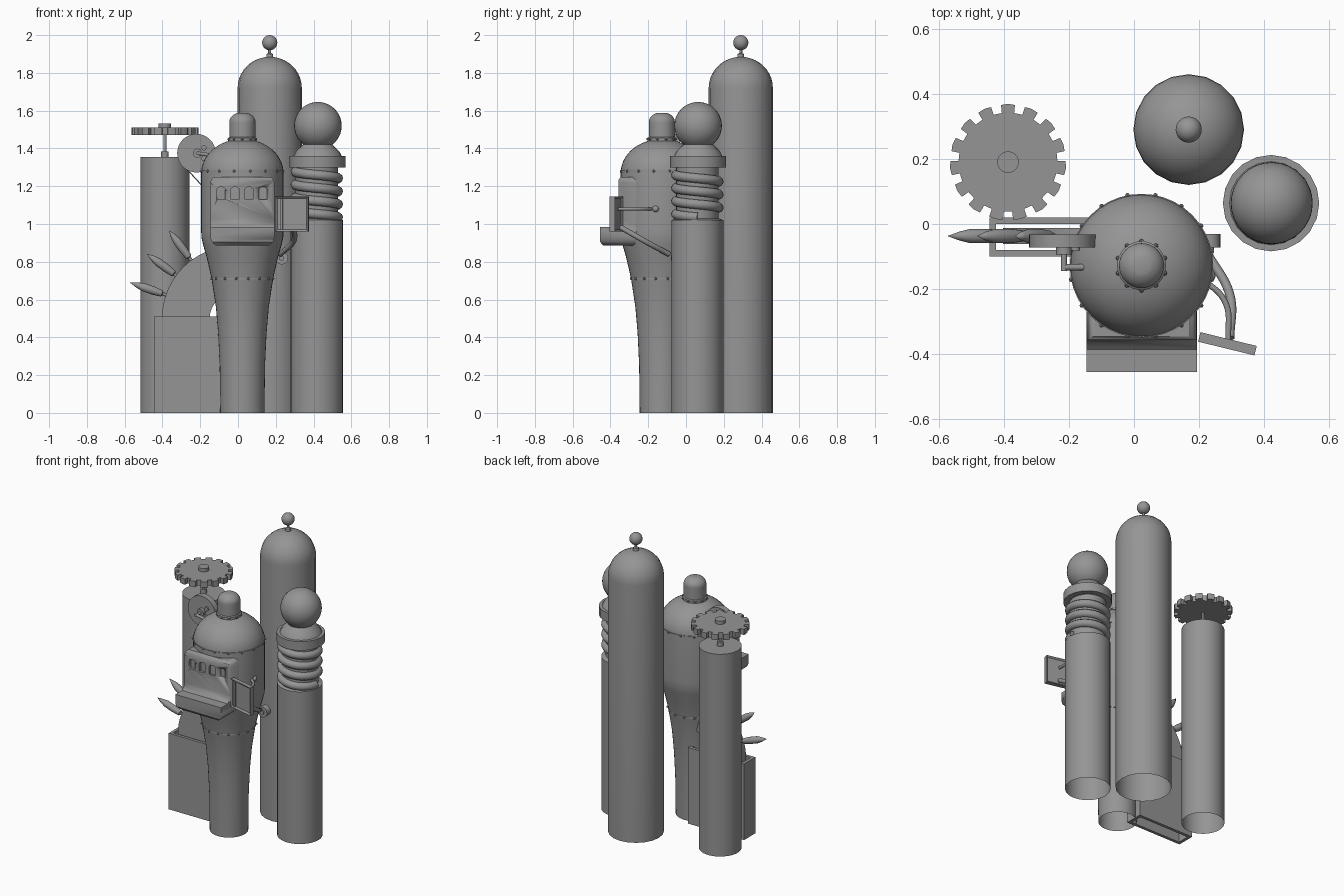
import bpy, bmesh, math
from math import pi, sin, cos
from mathutils import Vector, Matrix

cube = bpy.data.objects.get("Cube")
if cube:
    bpy.data.objects.remove(cube)

grey = bpy.data.materials.new("plain_grey")
grey.use_nodes = True
grey.diffuse_color = (0.3, 0.3, 0.3, 1)
grey.node_tree.nodes["Principled BSDF"].inputs["Base Color"].default_value = (0.3, 0.3, 0.3, 1)


def finish(name, bm, angle=35):
    """Turn a bmesh into a shaded object."""
    bmesh.ops.recalc_face_normals(bm, faces=bm.faces)
    me = bpy.data.meshes.new(name)
    bm.to_mesh(me)
    bm.free()
    ob = bpy.data.objects.new(name, me)
    bpy.context.collection.objects.link(ob)
    me.materials.append(grey)
    bpy.ops.object.select_all(action='DESELECT')
    bpy.context.view_layer.objects.active = ob
    ob.select_set(True)
    bpy.ops.object.shade_smooth_by_angle(angle=math.radians(angle))
    return ob


def lathe(name, profile, base=(0, 0, 0), axis=(0, 0, 1), segs=40):
    """Spin (radius, height) points around an axis that starts at base."""
    bm = bmesh.new()
    vs = [bm.verts.new((r, 0, h)) for r, h in profile]
    es = [bm.edges.new(p) for p in zip(vs, vs[1:])]
    bmesh.ops.spin(bm, geom=vs + es, cent=(0, 0, 0), axis=(0, 0, 1), angle=2 * pi, steps=segs)
    bmesh.ops.remove_doubles(bm, verts=bm.verts, dist=1e-4)
    turn = Vector(axis).to_track_quat('Z', 'Y').to_matrix().to_4x4()
    bm.transform(Matrix.Translation(base) @ turn)
    return finish(name, bm)


def disc(name, base, axis, radius, depth, segs=32):
    return lathe(name, [(0, 0), (radius, 0), (radius, depth), (0, depth)], base, axis, segs)


def dome(r, z, h, n=10, stop=90):
    """Profile points of a quarter ellipse, from the rim upward."""
    return [(r * cos(math.radians(stop * i / n)), z + h * sin(math.radians(stop * i / n)))
            for i in range(n + 1)]


def ball(name, centre, r):
    bm = bmesh.new()
    bmesh.ops.create_uvsphere(bm, u_segments=32, v_segments=20, radius=r)
    bm.transform(Matrix.Translation(centre))
    return finish(name, bm)


def prism(name, outline, place, a, b):
    """Extrude a 2D outline; place(u, v, d) maps it to space between d=a and d=b."""
    bm = bmesh.new()
    lo = [bm.verts.new(place(u, v, a)) for u, v in outline]
    hi = [bm.verts.new(place(u, v, b)) for u, v in outline]
    n = len(lo)
    bm.faces.new(lo)
    bm.faces.new(hi[::-1])
    for i in range(n):
        bm.faces.new((lo[i], lo[(i + 1) % n], hi[(i + 1) % n], hi[i]))
    return finish(name, bm)


def front_plane(u, v, d):
    return (u, d, v)


def rounded(x0, x1, z0, z1, r_low, r_top, n=6):
    pts = []
    corners = [(x1, z0, r_low, -1, 1, -90), (x1, z1, r_top, -1, -1, 0),
               (x0, z1, r_top, 1, -1, 90), (x0, z0, r_low, 1, 1, 180)]
    for x, z, r, sx, sz, start in corners:
        for i in range(n + 1):
            t = math.radians(start + 90 * i / n)
            pts.append((x + sx * r + r * cos(t), z + sz * r + r * sin(t)))
    return pts


def boolean(ob, cutter, operation):
    mod = ob.modifiers.new("cut", 'BOOLEAN')
    mod.object, mod.operation, mod.solver = cutter, operation, 'EXACT'
    bpy.context.view_layer.objects.active = ob
    bpy.ops.object.modifier_apply(modifier=mod.name)
    bpy.data.objects.remove(cutter)


def tube(name, points, r, bezier=True):
    cu = bpy.data.curves.new(name, 'CURVE')
    cu.dimensions, cu.bevel_depth, cu.bevel_resolution, cu.use_fill_caps = '3D', r, 3, True
    if bezier:
        sp = cu.splines.new('BEZIER')
        sp.bezier_points.add(len(points) - 1)
        for bp, p in zip(sp.bezier_points, points):
            bp.co, bp.handle_left_type, bp.handle_right_type = p, 'AUTO', 'AUTO'
    else:
        sp = cu.splines.new('POLY')
        sp.points.add(len(points) - 1)
        for sp_pt, p in zip(sp.points, points):
            sp_pt.co = (*p, 1)
    ob = bpy.data.objects.new(name, cu)
    bpy.context.collection.objects.link(ob)
    cu.materials.append(grey)
    return ob


# Tall domed tower with finial
tall = (0.168, 0.29, 0)
lathe("tall_tower", [(0.17, 0)] + dome(0.17, 1.72, 0.165), tall, segs=20)
lathe("finial_stem", [(0.02, 1.87), (0.016, 1.9), (0.008, 1.905), (0.008, 1.94)], tall, segs=16)
ball("finial_ball", (0.168, 0.29, 1.96), 0.04)

# Gear tower
gx, gy = -0.387, 0.19
lathe("gear_tower", [(0.13, 0), (0.13, 1.355), (0, 1.355)], (gx, gy, 0))
disc("gear_socket", (gx, gy, 1.355), (0, 0, 1), 0.02, 0.03, 16)
disc("gear_axle", (gx, gy, 1.38), (0, 0, 1), 0.008, 0.1, 12)
disc("gear_cap", (gx, gy, 1.5), (0, 0, 1), 0.033, 0.032, 24)
teeth = 15
gear = []
for k in range(teeth):
    for offset, r in ((-0.30, 0.152), (-0.29, 0.177), (0, 0.179), (0.29, 0.177), (0.30, 0.152)):
        t = pi / 2 + 2 * pi * (k + offset) / teeth
        gear.append((gx + r * cos(t), gy + r * sin(t)))
prism("gear", gear, lambda u, v, d: (u, v, d), 1.472, 1.51)

# Coil tower with ball
cx, cy = 0.417, 0.06
lathe("coil_tower", [(0.138, 0), (0.138, 1.02), (0.112, 1.03), (0.112, 1.3)], (cx, cy, 0))
coil = []
for i in range(3 * 40 + 21):
    t = 2 * pi * i / 40
    coil.append((cx + 0.113 * cos(t), cy - 0.113 * sin(t), 1.035 + 0.069 * i / 40))
tube("coil", coil, 0.026, bezier=False)
lathe("coil_collar", [(0.11, 1.3), (0.148, 1.3), (0.148, 1.36), (0.128, 1.36), (0.115, 1.385),
                      (0.08, 1.42)], (cx + 0.004, cy + 0.004, 0), segs=20)
ball("coil_tower_ball", (cx + 0.006, cy + 0.004, 1.52), 0.126)

# Main tower
mx, my = 0.023, -0.128
main = (mx, my, 0)
lathe("main_tower", [(0.117, 0), (0.12, 0.25), (0.128, 0.42), (0.14, 0.56), (0.163, 0.71), (0.188, 0.82),
                     (0.208, 0.89), (0.217, 0.93), (0.218, 0.97)] + dome(0.218, 1.27, 0.18, 12, 72), main)
lathe("main_cap", [(0.075, 1.43), (0.075, 1.455), (0.069, 1.46), (0.069, 1.53)]
      + dome(0.069, 1.54, 0.052, 8, 68) + [(0, 1.588)], main, segs=32)
for name, r, z, h in (("lower_seam", 0.165, 0.707, 0.008), ("upper_seam", 0.2205, 1.273, 0.012)):
    lathe(name, [(r - 0.01, z), (r, z), (r, z + h), (r - 0.01, z + h)], main)
for name, r, z, count in (("lower", 0.166, 0.711, 16), ("upper", 0.22, 1.28, 16), ("cap", 0.075, 1.45, 10)):
    bm = bmesh.new()
    for k in range(count):
        t = 2 * pi * (k + 0.5) / count
        bmesh.ops.create_icosphere(bm, subdivisions=1, radius=0.008,
                                   matrix=Matrix.Translation((mx + r * cos(t), my + r * sin(t), z)))
    finish(name + "_rivets", bm)

# Face panel with projecting tray and windows
side = [(-0.13, 1.25), (-0.345, 1.25), (-0.357, 1.235), (-0.357, 1.03), (-0.363, 1.005), (-0.385, 0.985),
        (-0.455, 0.985), (-0.455, 0.905), (-0.437, 0.885), (-0.13, 0.885)]
panel = prism("face_panel", side, lambda u, v, d: (d, u, v), -0.2, 0.25)
boolean(panel, prism("trim", rounded(-0.146, 0.193, 0.88, 1.252, 0.055, 0.035), front_plane, -0.5, 0), 'INTERSECT')
for k in range(4):
    x = -0.09 + 0.074 * k
    boolean(panel, prism("window", rounded(x - 0.022, x + 0.022, 1.13, 1.195, 0.004, 0.014, 4),
                         front_plane, -0.4, -0.337), 'DIFFERENCE')

# Side shutter on arms
bm = bmesh.new()
bmesh.ops.create_cube(bm, size=1, matrix=Matrix.Diagonal((0.178, 0.03, 0.185, 1)))
bm.normal_update()
for f in [f for f in bm.faces if abs(f.normal.y) > 0.9]:
    bmesh.ops.inset_region(bm, faces=[f], thickness=0.014, depth=0)
    bmesh.ops.translate(bm, verts=f.verts, vec=f.normal * -0.01)
bmesh.ops.create_cube(bm, size=1, matrix=Matrix.Translation((-0.055, -0.005, 0))
                      @ Matrix.Diagonal((0.012, 0.018, 0.165, 1)))
bm.transform(Matrix.Translation((0.287, -0.368, 1.053)) @ Matrix.Rotation(-0.24, 4, 'Z'))
finish("shutter", bm)
tube("upper_arm", [(0.2, -0.16, 1.08), (0.28, -0.24, 1.08), (0.29, -0.36, 1.08)], 0.009)
tube("lower_arm", [(0.225, -0.09, 0.84), (0.295, -0.22, 0.91), (0.295, -0.35, 0.985)], 0.014)
disc("arm_pivot", (0.231, -0.03, 0.82), (0, -1, 0), 0.034, 0.042, 24)
disc("arm_pivot_pin", (0.231, -0.07, 0.82), (0, -1, 0), 0.014, 0.01, 16)
tube("arm_pivot_bracket", [(0.15, -0.05, 0.86), (0.23, -0.05, 0.82)], 0.016)
ball("upper_arm_joint", (0.232, -0.16, 1.08), 0.018)

# Open box
bm = bmesh.new()
x0, x1, y0, y1, wall = -0.444, -0.03, -0.1, 0.02, 0.02
rings = []
for e, z in ((0, 0), (0, 0.51), (wall, 0.51), (wall, 0)):
    rings.append([bm.verts.new(p) for p in ((x0 + e, y0 + e, z), (x1 - e, y0 + e, z),
                                            (x1 - e, y1 - e, z), (x0 + e, y1 - e, z))])
for a, b in zip(rings, rings[1:] + rings[:1]):
    for i in range(4):
        bm.faces.new((a[i], a[(i + 1) % 4], b[(i + 1) % 4], b[i]))
finish("open_box", bm)

# Wheel arc with radiating darts
hub = Vector((-0.02, -0.037, 0.5))
arc = [math.radians(85 + 5 * i) for i in range(22)]
ring = [(hub.x + 0.383 * cos(t), hub.z + 0.383 * sin(t)) for t in arc]
ring += [(hub.x + 0.13 * cos(t), hub.z + 0.13 * sin(t)) for t in reversed(arc)]
prism("wheel_arc", ring, front_plane, -0.062, -0.012)
for angle, start, length in ((161, 0.37, 0.215), (143.5, 0.365, 0.21), (126.5, 0.37, 0.21)):
    t = math.radians(angle)
    ray = Vector((cos(t), 0, sin(t)))
    lathe("dart", [(0.009, 0), (0.009, 0.03), (0.017, 0.035), (0.022, 0.08), (0.022, 0.14), (0.014, 0.175),
                   (0, length)], hub + ray * start, ray, 16)

# Small pulley with crank and cord
px, pz = -0.22, 1.375
disc("pulley", (px, -0.032, pz), (0, -1, 0), 0.102, 0.04, 40)
disc("pulley_hub", (px + 0.005, -0.07, pz), (0, -1, 0), 0.024, 0.024, 20)
disc("pulley_pin", (px + 0.005, -0.09, pz), (0, -1, 0), 0.009, 0.055, 12)
tube("crank", [(px + 0.005, -0.133, pz), (px + 0.07, -0.133, pz - 0.01)], 0.01)
for dz in (-0.028, 0.028):
    disc("pulley_stud", (px + 0.04, -0.07, pz + dz), (0, -1, 0), 0.014, 0.012, 16)
tube("cord", [(-0.27, -0.055, 1.29), (-0.16, -0.08, 1.17)], 0.003)
